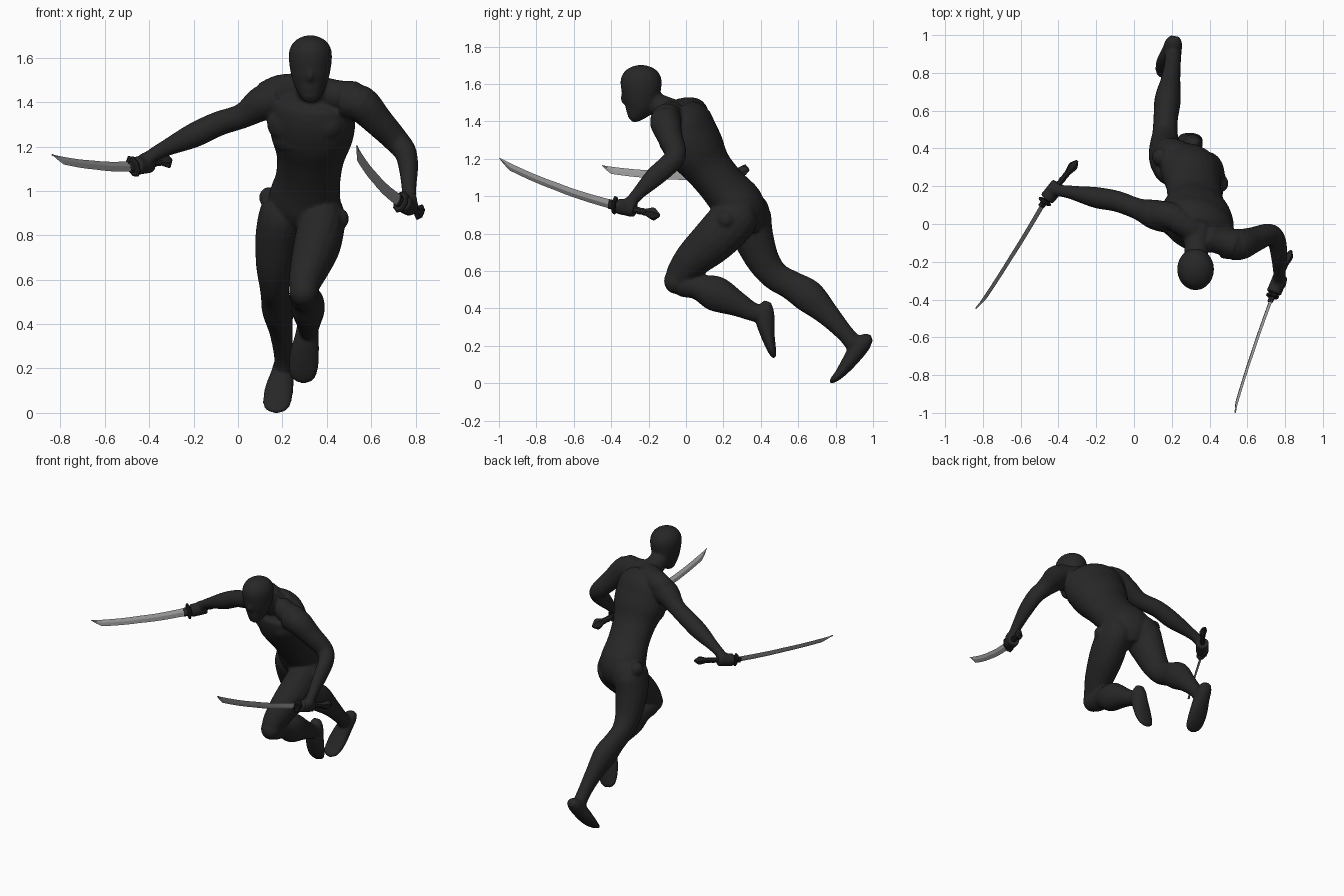
import bpy, bmesh, math
from mathutils import Vector, Matrix


def material(name, v):
    m = bpy.data.materials.new(name)
    m.diffuse_color = (v, v, v, 1)
    return m


SUIT = material("suit charcoal", 0.020)
GRIP = material("grip black", 0.018)
STEEL = material("blade steel", 0.34)


def tube(bm, rings, lat, n=18, sub=4):
    """Loft ellipses (x, y, z, lateral radius, depth radius) along a smooth path."""
    pts = [Vector(r if len(r) == 5 else (*r, r[3])) for r in rings]
    if sub > 1:
        p = [pts[0]] + pts + [pts[-1]]
        fine = []
        for i in range(1, len(p) - 2):
            a, b, c, d = p[i - 1:i + 3]
            for s in range(sub):
                t = s / sub
                fine.append(0.5 * (2 * b + (c - a) * t + (2 * a - 5 * b + 4 * c - d) * t * t
                                   + (3 * b - a - 3 * c + d) * t ** 3))
        pts = fine + [pts[-1]]
    loops = []
    for i, q in enumerate(pts):
        c = Vector(q[:3])
        t = (Vector(pts[min(i + 1, len(pts) - 1)][:3]) - Vector(pts[max(i - 1, 0)][:3])).normalized()
        side = Vector(lat)
        side = (side - t * side.dot(t)).normalized()
        dep = t.cross(side)
        loops.append([bm.verts.new(c + side * q[3] * math.cos(2 * math.pi * k / n)
                                   + dep * q[4] * math.sin(2 * math.pi * k / n)) for k in range(n)])
    for a, b in zip(loops, loops[1:]):
        for k in range(n):
            bm.faces.new((a[k], a[(k + 1) % n], b[(k + 1) % n], b[k]))
    bm.faces.new(loops[0][::-1])
    bm.faces.new(loops[-1])


def blob(bm, c, r, turn=0):
    m = Matrix.Translation(c) @ Matrix.Rotation(turn, 4, 'Z') @ Matrix.Diagonal((*r, 1))
    bmesh.ops.create_uvsphere(bm, u_segments=24, v_segments=16, radius=1, matrix=m)


def finish(bm, name, mat):
    bmesh.ops.recalc_face_normals(bm, faces=bm.faces)
    me = bpy.data.meshes.new(name)
    bm.to_mesh(me)
    bm.free()
    me.materials.append(mat)
    ob = bpy.data.objects.new(name, me)
    bpy.context.collection.objects.link(ob)
    return ob


LAT = (0.92, -0.39, 0)
TWIST = math.atan2(-0.39, 0.92)
X = (1, 0, 0)
body = bmesh.new()

# torso and neck
tube(body, [(.29, .32, .80, .06, .06), (.295, .31, .87, .14, .115), (.30, .28, .95, .165, .135),
            (.315, .20, 1.05, .148, .122), (.325, .12, 1.15, .155, .125), (.33, .06, 1.24, .188, .148),
            (.335, .01, 1.33, .20, .152), (.335, -.01, 1.41, .185, .135), (.335, -.04, 1.47, .10, .08)], LAT, 28)
tube(body, [(.335, -.02, 1.42, .085), (.333, -.10, 1.46, .07), (.328, -.17, 1.50, .062),
            (.325, -.22, 1.56, .062)], X)
# ribcage, chest and seat muscles
blob(body, (.308, -.0, 1.235), (.165, .095, .085), TWIST)
for s in (-1, 1):
    blob(body, (.305 + s * .08, -.035 - s * .034, 1.305), (.098, .075, .09), TWIST)
    blob(body, (.30 + s * .08, .325 - s * .036, .90), (.09, .088, .115), TWIST)
# shoulder slopes
tube(body, [(.12, .05, 1.42, .07), (.20, .04, 1.453, .075), (.28, -.01, 1.46, .068), (.34, -.06, 1.45, .06)], LAT)
tube(body, [(.53, -.11, 1.42, .075), (.45, -.09, 1.43, .07), (.38, -.07, 1.45, .065)], LAT)
# hip knobs
blob(body, (.14, .355, .97), (.045, .048, .048))
blob(body, (.455, .215, .875), (.045, .048, .048))

# hooded head with nose, brow and mask edge
HX = .326
tube(body, [(HX, -.30, 1.412, .025, .02), (HX, -.282, 1.43, .044, .047), (HX, -.255, 1.48, .074, .083),
            (HX, -.242, 1.55, .092, .103), (HX, -.24, 1.62, .097, .11), (HX, -.24, 1.665, .080, .09),
            (HX, -.24, 1.69, .048, .055), (HX, -.24, 1.701, .015, .015)], X, 24)
blob(body, (HX, -.333, 1.525), (.014, .016, .035))
for s in (-1, 1):
    tube(body, [(HX, -.336, 1.565, .010), (HX + s * .045, -.323, 1.578, .012),
                (HX + s * .083, -.27, 1.595, .010)], (0, 0, 1), 10)

# arms: trailing right arm, bent left arm
tube(body, [(.19, .03, 1.42, .08), (.11, .05, 1.395, .080), (.02, .08, 1.338, .057), (-.09, .12, 1.302, .056),
            (-.20, .14, 1.25, .056), (-.32, .165, 1.195, .038), (-.38, .175, 1.163, .032),
            (-.425, .178, 1.13, .032)], (0, 1, 0))
tube(body, [(.47, -.10, 1.41, .08), (.55, -.11, 1.395, .084), (.63, -.085, 1.315, .069), (.715, -.055, 1.225, .057),
            (.755, -.09, 1.172, .050, .056), (.768, -.17, 1.10, .043, .053), (.77, -.25, 1.02, .034, .036),
            (.77, -.29, .975, .032), (.77, -.32, .95, .03)], X)

# legs: front left leg, rear right leg
tube(body, [(.375, .30, .93, .09, .11), (.38, .25, .87, .103, .128), (.358, .15, .765, .107, .122),
            (.327, .045, .67, .092, .102), (.303, -.02, .595, .075, .083), (.297, -.045, .55, .066, .07)], X)
blob(body, (.297, -.052, .547), (.066, .066, .07))
tube(body, [(.297, -.045, .54, .055, .055), (.298, -.01, .528, .065, .068), (.305, .06, .515, .067, .068),
            (.315, .16, .478, .077, .095), (.318, .28, .42, .058, .066), (.318, .36, .38, .045, .05),
            (.316, .42, .37, .043, .05)], X)
tube(body, [(.20, .32, .95, .09, .11), (.195, .33, .88, .104, .128), (.177, .36, .78, .10, .110),
            (.165, .41, .66, .084, .090), (.164, .475, .575, .068, .078), (.168, .56, .525, .065, .078),
            (.178, .655, .465, .070, .089), (.193, .755, .37, .053, .064), (.204, .85, .267, .043, .047),
            (.206, .90, .21, .043, .05)], X)
# feet, heel to toe
tube(body, [(.315, .437, .437, .025, .02), (.314, .427, .40, .046, .042), (.31, .423, .34, .055, .052),
            (.30, .434, .27, .066, .040), (.295, .452, .20, .066, .028), (.29, .466, .155, .052, .018),
            (.288, .472, .136, .02, .008)], X)
tube(body, [(.215, .993, .238, .028, .02), (.21, .96, .225, .046, .042), (.20, .915, .175, .053, .048),
            (.185, .865, .105, .065, .038), (.175, .82, .048, .064, .026), (.17, .787, .018, .05, .017),
            (.168, .77, .005, .02, .008)], X)


def sword(side, guard, pommel, tip, up, palm, sag):
    guard, pommel, tip = Vector(guard), Vector(pommel), Vector(tip)
    d = (tip - guard).normalized()
    u = Vector(up)
    u = (u - d * u.dot(d)).normalized()
    # curved blade with a pointed, raised end
    bm = bmesh.new()
    rings = []
    for i in range(19):
        t = i / 18
        w = .026 - .006 * t
        lift = 0
        if t > .9:
            lift = w * (t - .9) / .1
            w -= lift * .94
        c = guard.lerp(tip, t) - u * sag * math.sin(math.pi * t) + u * (lift - .019 * max(0, t - .5) * 2)
        rings.append((*c, w, .0075 * (1 - .4 * t)))
    tube(bm, rings, u, 4, 1)
    finish(bm, side + "_blade", STEEL)
    # oval guard, collar, wrapped handle and flared pommel
    h = (pommel - guard).normalized()
    length = (pommel - guard).length
    uh = (u - h * u.dot(h)).normalized()
    bm = bmesh.new()

    def rod(spec, n):
        tube(bm, [(*(guard + h * s), a, b) for s, a, b in spec], uh, n, 1)
    rod([(-.004, .044, .026), (.001, .052, .033), (.009, .052, .033), (.014, .044, .026)], 8)
    rod([(-.03, .028, .012), (.0, .028, .014)], 8)
    e = length - .08
    rod([(.01 + (e - .01) * k / 12, .018 + .003 * (k % 2), .014 + .002 * (k % 2)) for k in range(13)], 8)
    rod([(e - .005, .019, .014), (length - .045, .036, .021), (length - .03, .036, .021), (length, .008, .006)], 6)
    finish(bm, side + "_hilt", GRIP)
    # fist: palm and curled fingers
    blob(body, palm, (.037, .037, .038))
    n = h.cross(uh)
    for k in range(5):
        c = guard + h * (.03 + .021 * k)
        path = [c + uh * .032 * math.cos(j * math.pi / 4) + n * .029 * math.sin(j * math.pi / 4)
                for j in range(9)]
        tube(body, [(*p, .013) for p in path], h, 8, 2)


sword("right", (-.475, .115, 1.11), (-.30, .335, 1.14), (-.838, -.448, 1.163), (-.42, .27, 1),
      (-.418, .182, 1.135), .022)
sword("left", (.732, -.385, .952), (.832, -.14, .897), (.535, -.998, 1.203), (.33, 0, .9),
      (.772, -.31, .955), .028)

# fuse all anatomy into one smooth figure
figure = finish(body, "body", SUIT)
rm = figure.modifiers.new("fuse", 'REMESH')
rm.mode = 'VOXEL'
rm.voxel_size = .0075
rm.use_smooth_shade = True
sm = figure.modifiers.new("soften", 'SMOOTH')
sm.factor = .5
sm.iterations = 8
